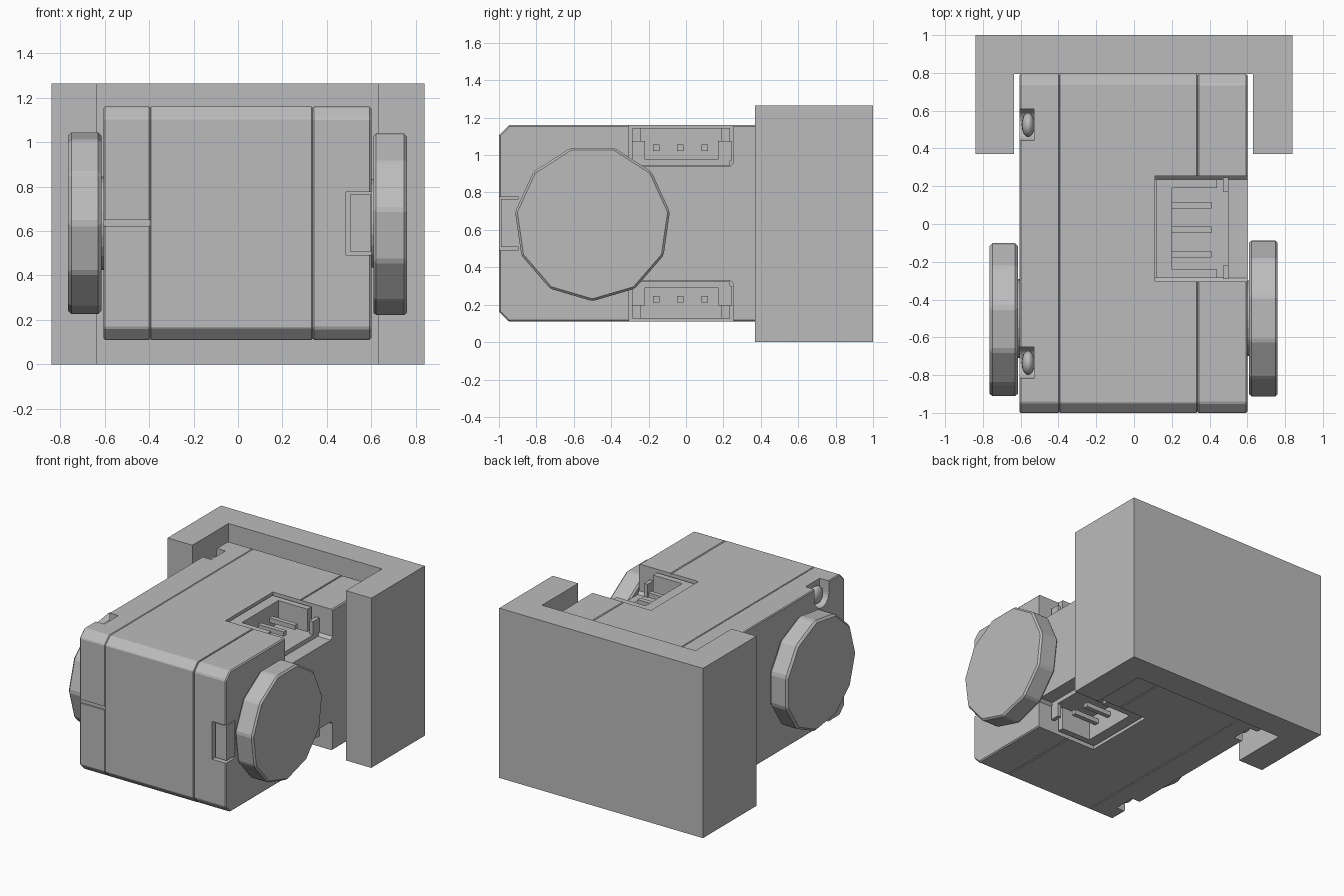
import bpy, bmesh, math
from mathutils import Matrix

cube = bpy.data.objects.get("Cube")
if cube:
    bpy.data.objects.remove(cube, do_unlink=True)

grey = bpy.data.materials.new("plain grey")
grey.use_nodes = True
GREY = (0.5, 0.5, 0.5, 1)
grey.diffuse_color = GREY
grey.node_tree.nodes["Principled BSDF"].inputs["Base Color"].default_value = GREY
MID = 0.635  # height of the horizontal symmetry plane


def finish(name, bm, bevel=0):
    bmesh.ops.recalc_face_normals(bm, faces=bm.faces)
    mesh = bpy.data.meshes.new(name)
    bm.to_mesh(mesh)
    bm.free()
    mesh.materials.append(grey)
    ob = bpy.data.objects.new(name, mesh)
    bpy.context.collection.objects.link(ob)
    if bevel:
        mod = ob.modifiers.new("edge", 'BEVEL')
        mod.width = bevel
        mod.segments = 1
        mod.limit_method = 'ANGLE'
    return ob


def prism(name, points, lo, hi, axis='x', bevel=0):
    """Extrude a (y, z) profile along x, or an (x, y) profile along z."""
    bm = bmesh.new()
    place = (lambda p, t: (t, *p)) if axis == 'x' else (lambda p, t: (*p, t))
    rings = [[bm.verts.new(place(p, t)) for p in points] for t in (lo, hi)]
    for ring in rings:
        bm.faces.new(ring)
    for i in range(len(points)):
        j = (i + 1) % len(points)
        bm.faces.new((rings[0][i], rings[0][j], rings[1][j], rings[1][i]))
    return finish(name, bm, bevel)


def box(name, x, y, z, bevel=0):
    (y0, y1), (z0, z1) = y, sorted(z)
    return prism(name, [(y0, z0), (y1, z0), (y1, z1), (y0, z1)], *x, bevel=bevel)


def disc(name, x, y, z, radius, sides, start=0, bevel=0):
    angles = [start + math.tau * i / sides for i in range(sides)]
    pts = [(y + radius * math.cos(a), z + radius * math.sin(a)) for a in angles]
    return prism(name, pts, *x, bevel=bevel)


def heights(side, lo, hi):
    return (MID + side * lo, MID + side * hi)


def cut(ob, cutters):
    for cutter in cutters:
        mod = ob.modifiers.new("cut", 'BOOLEAN')
        mod.object = cutter
        mod.solver = 'EXACT'
    graph = bpy.context.evaluated_depsgraph_get()
    mesh = bpy.data.meshes.new_from_object(ob.evaluated_get(graph))
    ob.modifiers.clear()
    ob.data = mesh


# U-shaped bracket
bracket = [(-0.84, 1), (-0.84, 0.37), (-0.635, 0.37), (-0.635, 0.795),
           (0.63, 0.795), (0.63, 0.37), (0.84, 0.37), (0.84, 1)]
prism("bracket", bracket, 0, 1.265, axis='z')

# Case: three slabs sharing one chamfered profile
F, B, H, C = -1, 0.795, 0.525, 0.053
profile = [(F + C, MID - H), (B - C, MID - H), (B, MID - H + C), (B, MID + H - C),
           (B - C, MID + H), (F + C, MID + H), (F, MID + H - C), (F, MID - H + C)]
cover = prism("left_hand_cover", profile, -0.605, -0.395, bevel=0.006)
middle = prism("middle_case", profile, -0.395, 0.335, bevel=0.004)
end = prism("connector_side_cover", profile, 0.335, 0.6, bevel=0.008)

pockets, slots = [], []
for side in (1, -1):
    # Connector pocket with chamfered lower corners
    pts = [(-0.305, 0.56), (-0.305, 0.325), (-0.285, 0.305),
           (0.235, 0.305), (0.255, 0.325), (0.255, 0.56)]
    pockets.append(prism("pocket_cutter", [(y, MID + side * h) for y, h in pts], 0.11, 0.65))
    # Screw recesses, open above and outward
    for y in (0.525, -0.735):
        slots.append(disc("recess_cutter", (-0.65, -0.53), y, MID + side * 0.44, 0.083, 24))
        slots.append(box("recess_cutter", (-0.65, -0.53), (y - 0.083, y + 0.083),
                         heights(side, 0.44, 0.56)))
notch = box("notch_cutter", (0.487, 0.65), (-1.1, -0.895), (0.493, 0.775))
groove = box("groove_cutter", (-0.65, -0.395), (-1.1, -0.99), (0.622, 0.65))

cut(cover, slots + [groove])
cut(middle, pockets)
cut(end, pockets + [notch])
for cutter in pockets + slots + [notch, groove]:
    bpy.data.objects.remove(cutter, do_unlink=True)

# Plug filling the front notch
box("notch_plug", (0.505, 0.598), (-0.988, -0.89), (0.508, 0.765))

for side, label in ((1, "upper"), (-1, "lower")):
    # Connector housing
    box(label + "_connector_floor", (0.12, 0.5), (-0.285, 0.235), heights(side, 0.31, 0.342))
    box(label + "_connector_back", (0.12, 0.2), (-0.285, 0.235), heights(side, 0.335, 0.51))
    for y0, y1, part in ((-0.285, -0.24, "front"), (0.19, 0.235, "rear")):
        box(f"{label}_{part}_wall", (0.18, 0.44), (y0, y1), heights(side, 0.335, 0.51))
    for y0, y1, part in ((-0.29, -0.22, "front"), (0.17, 0.245, "rear")):
        box(f"{label}_{part}_lug", (0.47, 0.5), (y0, y1), heights(side, 0.335, 0.44))
    # Contact pins
    for i in range(3):
        y = -0.16 + i * 0.13
        box(f"{label}_pin_{i + 1}", (0.19, 0.41), (y - 0.017, y + 0.017),
            heights(side, 0.388, 0.422))
    # Domed screws
    for y, part in ((0.525, "rear"), (-0.735, "front")):
        bm = bmesh.new()
        bmesh.ops.create_uvsphere(
            bm, u_segments=16, v_segments=8, radius=1,
            matrix=Matrix.Translation((-0.56, y, MID + side * 0.44))
            @ Matrix.Diagonal((0.035, 0.065, 0.065, 1)))
        for f in bm.faces:
            f.smooth = True
        finish(f"{label}_{part}_screw", bm)

# Eleven-sided discs on short hubs
disc("right_view_disc", (0.61, 0.76), -0.5, 0.637, 0.418, 11, -math.pi / 2, 0.012)
disc("opposite_disc", (-0.765, -0.615), -0.5, MID, 0.415, 11, math.pi, 0.015)
disc("right_view_hub", (0.59, 0.62), -0.5, MID, 0.2, 24)
disc("opposite_hub", (-0.63, -0.59), -0.5, MID, 0.21, 24)
